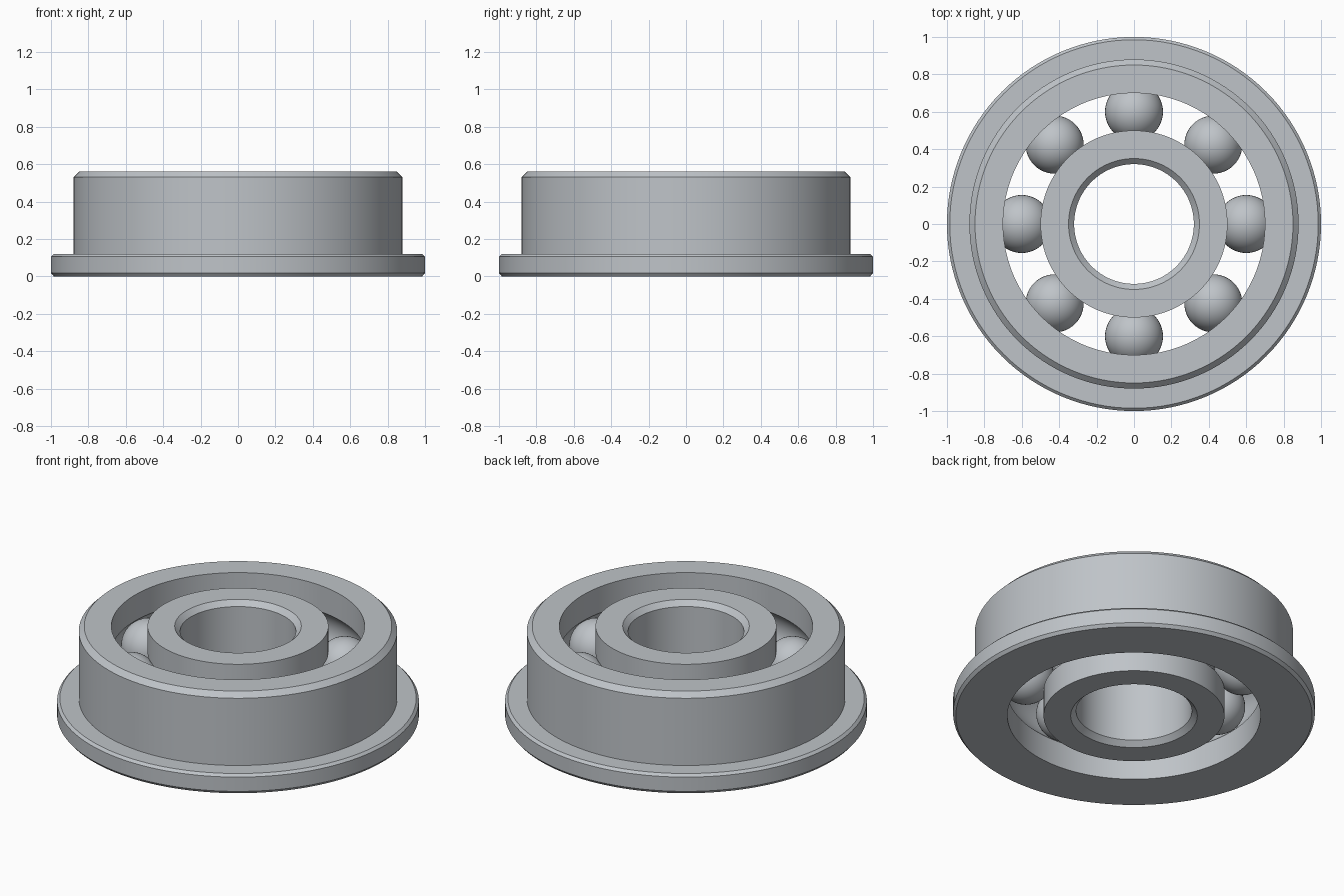
import bpy
import math

SEGMENTS = 128
HEIGHT = 0.56
MID = HEIGHT / 2
PITCH = 0.6      # radius of the ball circle
BALL = 0.155
GAP = 0.1        # half the space between the races

cube = bpy.data.objects.get("Cube")
if cube:
    bpy.data.objects.remove(cube, do_unlink=True)

steel = bpy.data.materials.new("steel grey")
steel.use_nodes = True
colour = (0.52, 0.55, 0.58, 1)
steel.diffuse_color = colour
steel.node_tree.nodes["Principled BSDF"].inputs["Base Color"].default_value = colour


def finish(obj, name):
    obj.name = name
    obj.data.materials.append(steel)
    bpy.ops.object.select_all(action='DESELECT')
    obj.select_set(True)
    bpy.context.view_layer.objects.active = obj
    bpy.ops.object.shade_smooth_by_angle(angle=math.radians(30))


def lathe(name, profile):
    """Turn a closed, counter-clockwise (radius, z) profile around the z axis."""
    n = len(profile)
    verts, faces = [], []
    for i in range(SEGMENTS):
        a = 2 * math.pi * i / SEGMENTS
        verts += [(r * math.cos(a), r * math.sin(a), z) for r, z in profile]
        j = (i + 1) % SEGMENTS
        for k in range(n):
            m = (k + 1) % n
            faces.append((i * n + k, j * n + k, j * n + m, i * n + m))
    mesh = bpy.data.meshes.new(name)
    mesh.from_pydata(verts, [], faces)
    obj = bpy.data.objects.new(name, mesh)
    bpy.context.collection.objects.link(obj)
    finish(obj, name)


def groove(side, steps=16):
    """Raceway arc from bottom to top, on the inner (-1) or outer (+1) side."""
    rad = BALL + 0.002
    half = math.acos(GAP / rad)
    angles = [half * (2 * i / steps - 1) for i in range(steps + 1)]
    return [(PITCH + side * rad * math.cos(a), MID + rad * math.sin(a)) for a in angles]


# Outer race with flange
outer = PITCH + GAP
lathe("outer_race", [
    (outer, 0), (0.985, 0), (1, 0.018), (1, 0.105), (0.985, 0.12), (0.88, 0.12),
    (0.88, 0.53), (0.85, HEIGHT), (outer, HEIGHT)] + groove(1)[::-1])

# Inner race with chamfered bore
inner = PITCH - GAP
lathe("inner_race", [(0.35, 0), (inner, 0)] + groove(-1) + [
    (inner, HEIGHT), (0.35, HEIGHT), (0.32, HEIGHT - 0.03), (0.32, 0.03)])

# Balls
for i in range(8):
    a = i * math.pi / 4
    bpy.ops.mesh.primitive_uv_sphere_add(
        segments=48, ring_count=24, radius=BALL,
        location=(PITCH * math.cos(a), PITCH * math.sin(a), MID))
    finish(bpy.context.object, f"ball_{i + 1}")
